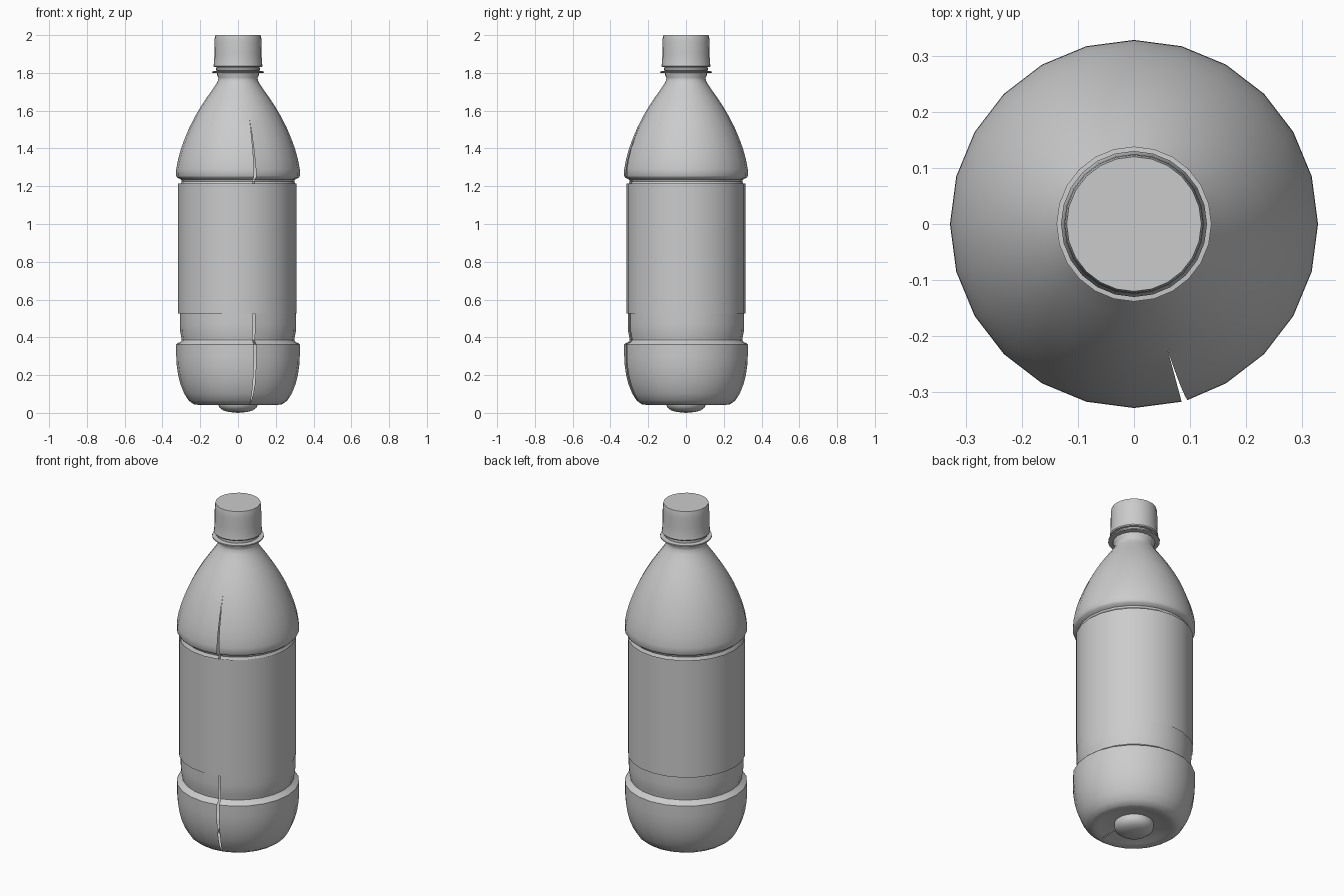
import bpy, bmesh, math

old = bpy.data.objects.get("Cube")
if old:
    bpy.data.objects.remove(old, do_unlink=True)

SIDES = 24
SEAM = math.radians(-75)          # the moulding seam sits just right of centre at the front

grey = bpy.data.materials.new("plain grey")
grey.use_nodes = True
colour = (0.6, 0.6, 0.6, 1)
grey.diffuse_color = colour
grey.node_tree.nodes["Principled BSDF"].inputs["Base Color"].default_value = colour


def no_gap(z):
    return 0.0


def seam_gap(z):
    """Opening angle of the seam: closed at the base and the upper shoulder."""
    taper = min(1.0, max(0.0, (1.56 - z) / 0.3), max(0.0, (z - 0.03) / 0.1))
    return math.radians(2.0) * taper


def lathe(name, profile, gap=no_gap, centre=(0, 0)):
    """Turn (radius, height) points around z, leaving the seam open by gap(z)."""
    bm = bmesh.new()
    rings = []
    for r, z in profile:
        if r == 0:
            rings.append([bm.verts.new((centre[0], centre[1], z))] * (SIDES + 1))
            continue
        ring = []
        for i in range(SIDES + 1):
            a = SEAM + 2 * math.pi * i / SIDES
            if i == 0:
                a += gap(z)
            ring.append(bm.verts.new((centre[0] + r * math.cos(a),
                                      centre[1] + r * math.sin(a), z)))
        rings.append(ring)
    for low, high in zip(rings, rings[1:]):
        for i in range(SIDES):
            corners = [low[i], low[i + 1], high[i + 1], high[i]]
            bm.faces.new(list(dict.fromkeys(corners)))
    bmesh.ops.remove_doubles(bm, verts=bm.verts, dist=0.00002)
    mesh = bpy.data.meshes.new(name)
    bm.to_mesh(mesh)
    bm.free()
    mesh.materials.append(grey)
    obj = bpy.data.objects.new(name, mesh)
    bpy.context.collection.objects.link(obj)
    bpy.ops.object.select_all(action='DESELECT')
    obj.select_set(True)
    bpy.context.view_layer.objects.active = obj
    bpy.ops.object.shade_smooth_by_angle(angle=math.radians(35))
    return obj


# Bottle shell: base knob, rounded foot, waist, straight wall, shoulder, neck
lathe("bottle_body", [
    (0, 0.0), (0.05, 0.005), (0.08, 0.014), (0.1, 0.03), (0.105, 0.045), (0.105, 0.065),
    (0.15, 0.06), (0.19, 0.048), (0.215, 0.043), (0.235, 0.046),
    (0.262, 0.066), (0.285, 0.103), (0.304, 0.15), (0.317, 0.2), (0.325, 0.255), (0.327, 0.3),
    (0.327, 0.362), (0.322, 0.368), (0.305, 0.375), (0.298, 0.385), (0.301, 0.405),
    (0.306, 0.43), (0.308, 0.47), (0.308, 0.53),
    (0.308, 1.205), (0.302, 1.215), (0.298, 1.226), (0.302, 1.236), (0.322, 1.246),
    (0.328, 1.256), (0.327, 1.29), (0.318, 1.34), (0.303, 1.395), (0.283, 1.45),
    (0.258, 1.51), (0.23, 1.565), (0.198, 1.62), (0.165, 1.67), (0.135, 1.712),
    (0.115, 1.742), (0.105, 1.762), (0.104, 1.775), (0.112, 1.79), (0.112, 1.84),
], seam_gap)

# Label sleeve, a hair off centre
lathe("label_sleeve", [(0.314, 0.525), (0.314, 1.215)], centre=(-0.004, 0))

# Neck support ring
lathe("neck_ring", [(0.1, 1.798), (0.138, 1.801), (0.138, 1.808), (0.1, 1.811)])

# Tamper band under the cap
lathe("tamper_band", [(0.105, 1.812), (0.117, 1.814), (0.117, 1.827), (0.105, 1.829)])

# Screw cap
lathe("screw_cap", [
    (0.105, 1.83), (0.127, 1.83), (0.13, 1.836), (0.127, 1.85), (0.125, 1.9), (0.1245, 1.96),
    (0.123, 1.985), (0.12, 2.0), (0, 2.0),
])
